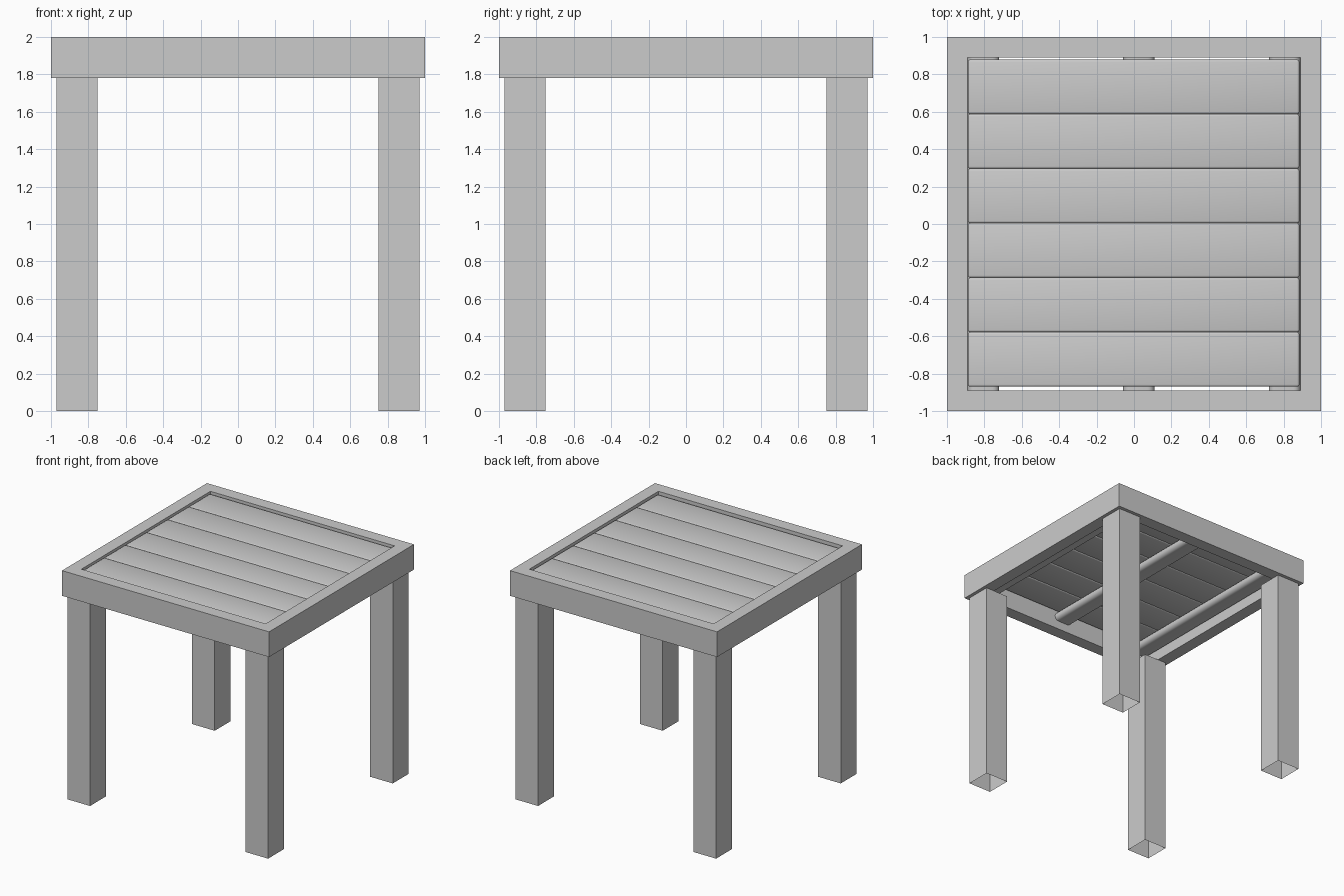
import bpy, bmesh, math

if "Cube" in bpy.data.objects:
    bpy.data.objects.remove(bpy.data.objects["Cube"])

grey = bpy.data.materials.new("light grey")
grey.diffuse_color = (0.6, 0.6, 0.6, 1)
grey.use_nodes = True
grey.node_tree.nodes["Principled BSDF"].inputs["Base Color"].default_value = grey.diffuse_color


def add_object(name, bm):
    bmesh.ops.recalc_face_normals(bm, faces=bm.faces)
    mesh = bpy.data.meshes.new(name)
    bm.to_mesh(mesh)
    bm.free()
    obj = bpy.data.objects.new(name, mesh)
    obj.data.materials.append(grey)
    bpy.context.collection.objects.link(obj)
    return obj


def box_mesh(x0, x1, y0, y1, z0, z1):
    bm = bmesh.new()
    bmesh.ops.create_cube(bm, size=1)
    for v in bm.verts:
        v.co = ((x0 + x1) / 2 + v.co.x * (x1 - x0),
                (y0 + y1) / 2 + v.co.y * (y1 - y0),
                (z0 + z1) / 2 + v.co.z * (z1 - z0))
    return bm


def rounded(obj, width, segments):
    bevel = obj.modifiers.new("rounded edges", "BEVEL")
    bevel.width = width
    bevel.segments = segments
    bpy.ops.object.select_all(action="DESELECT")
    bpy.context.view_layer.objects.active = obj
    obj.select_set(True)
    bpy.ops.object.modifier_apply(modifier=bevel.name)
    bpy.ops.object.shade_smooth_by_angle(angle=math.radians(40))


# Square top frame: rectangular section swept round four mitred corners
bm = bmesh.new()
section = [(1, 1.78), (1, 2), (0.89, 2), (0.89, 1.78)]
rings = [[bm.verts.new((r * sx, r * sy, z)) for r, z in section]
         for sx, sy in ((1, 1), (-1, 1), (-1, -1), (1, -1))]
for i in range(4):
    a, b = rings[i], rings[(i + 1) % 4]
    for j in range(4):
        k = (j + 1) % 4
        bm.faces.new((a[j], a[k], b[k], b[j]))
add_object("top_frame", bm)

# Four hollow sheet legs, open at the ends
for side, sx in (("left", -1), ("right", 1)):
    for end, sy in (("front", -1), ("back", 1)):
        cx, cy = sx * 0.86, sy * 0.86
        bm = box_mesh(cx - 0.11, cx + 0.11, cy - 0.11, cy + 0.11, 0, 1.78)
        bm.normal_update()
        caps = [f for f in bm.faces if abs(f.normal.z) > 0.5]
        bmesh.ops.delete(bm, geom=caps, context="FACES_ONLY")
        add_object(f"{end}_{side}_leg", bm)

# Six table slats, side by side with softened edges
pitch = 0.2915
for i in range(6):
    y = -0.87 + i * pitch
    slat = add_object(f"slat_{i + 1}",
                      box_mesh(-0.888, 0.884, y, y + pitch, 1.925, 1.985))
    rounded(slat, 0.012, 3)

# Three rounded support bars under the slats
for name, x in (("left", -0.805), ("middle", 0.025), ("right", 0.805)):
    bar = add_object(f"{name}_support_bar",
                     box_mesh(x - 0.084, x + 0.084, -0.89, 0.89, 1.855, 1.93))
    # round only the long edges
    bm = bmesh.new()
    bm.from_mesh(bar.data)
    long_edges = [e for e in bm.edges
                  if abs(e.verts[0].co.y - e.verts[1].co.y) > 1]
    bmesh.ops.bevel(bm, geom=long_edges, offset=0.036, segments=5,
                    profile=0.5, affect="EDGES")
    bm.to_mesh(bar.data)
    bm.free()
    bpy.ops.object.select_all(action="DESELECT")
    bpy.context.view_layer.objects.active = bar
    bar.select_set(True)
    bpy.ops.object.shade_smooth_by_angle(angle=math.radians(40))
